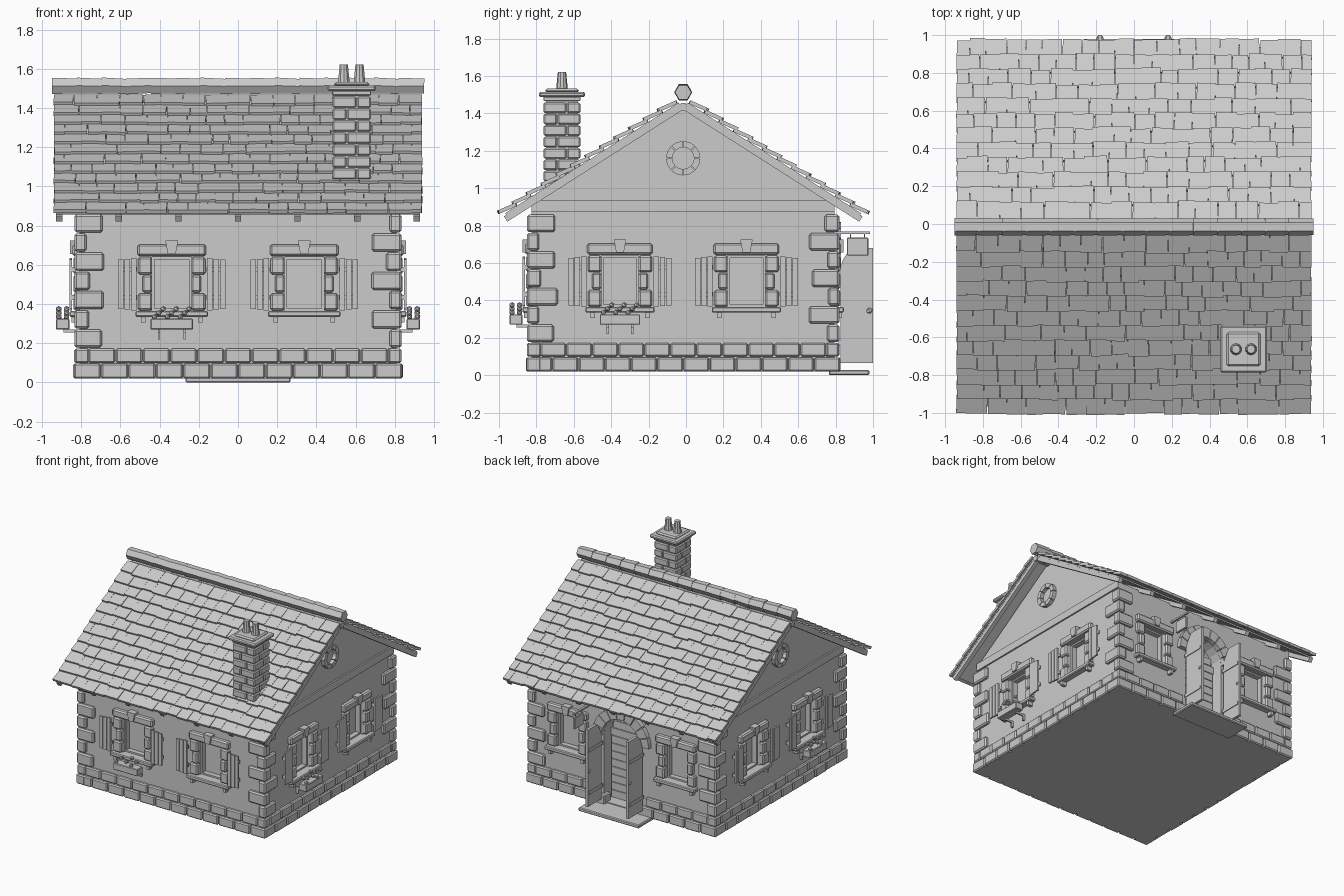
import bpy, bmesh, math, random
from mathutils import Matrix, Vector

if "Cube" in bpy.data.objects:
    bpy.data.objects.remove(bpy.data.objects["Cube"])

random.seed(4)
YC, HW, Z0 = -0.015, 0.81, 0.02       # house centre, wall half width, wall foot
ANG, APEX = math.radians(32.5), 1.42  # roof pitch, underside of the ridge
I4 = Matrix.Identity(4)
T, R = Matrix.Translation, Matrix.Rotation

stone = bpy.data.materials.new("plain grey")
stone.diffuse_color = (0.6, 0.6, 0.6, 1)
stone.use_nodes = True
stone.node_tree.nodes["Principled BSDF"].inputs["Base Color"].default_value = stone.diffuse_color


def finish(name, bm):
    bmesh.ops.recalc_face_normals(bm, faces=bm.faces)
    me = bpy.data.meshes.new(name)
    bm.to_mesh(me)
    bm.free()
    me.materials.append(stone)
    ob = bpy.data.objects.new(name, me)
    bpy.context.collection.objects.link(ob)
    return ob


def box(bm, x, y, z, M=I4, bevel=0.0):
    """Box between the (min, max) pairs x, y, z, placed by M."""
    S = Matrix.Diagonal((x[1] - x[0], y[1] - y[0], z[1] - z[0], 1))
    C = T((sum(x) / 2, sum(y) / 2, sum(z) / 2))
    vs = bmesh.ops.create_cube(bm, size=1, matrix=M @ C @ S)["verts"]
    if bevel:
        es = list({e for v in vs for e in v.link_edges})
        bmesh.ops.bevel(bm, geom=es, offset=bevel, segments=1, affect='EDGES')


def prism(bm, pts, a, b, M=I4):
    """Extrude an (x, z) outline along y from a to b."""
    A, B = ([bm.verts.new(M @ Vector((p[0], d, p[1]))) for p in pts] for d in (a, b))
    bm.faces.new(A)
    bm.faces.new(B[::-1])
    for i in range(len(pts)):
        j = (i + 1) % len(pts)
        bm.faces.new((A[i], B[i], B[j], A[j]))


def tube(bm, r1, r2, length, M, n=6):
    bmesh.ops.create_cone(bm, cap_ends=True, segments=n, radius1=r1, radius2=r2,
                          depth=length, matrix=M)


def ring(bm, cz, r0, r1, a0, a1, n, d0, d1, M):
    """Wedge stones around an arch or a circle."""
    st = (a1 - a0) / n
    for i in range(n):
        b, e = a0 + (i + 0.04) * st, a0 + (i + 0.96) * st
        m = (b + e) / 2
        pts = [(r * math.cos(t), cz + r * math.sin(t)) for r, t in
               ((r0, b), (r1, b), (r1, m), (r1, e), (r0, e), (r0, m))]
        prism(bm, pts, d0, d1, M)


def wall(deg):
    """Frame with x along the wall, -y outward from its face, z up."""
    return T((0, YC, 0)) @ R(math.radians(deg), 4, 'Z') @ T((0, -HW, 0))


FRONT, RIGHT, BACK, LEFT = wall(0), wall(90), wall(180), wall(-90)
U = 0.338
# frame, position along wall, shutters, flower box
windows = [(FRONT, -U, 1, 1), (FRONT, U, 1, 0), (RIGHT, -U, 1, 1), (RIGHT, U, 1, 0),
           (LEFT, -U, 1, 0), (LEFT, U, 1, 1), (BACK, -0.48, 0, 0), (BACK, 0.48, 0, 0)]

# wall body with gables, openings cut out
bm = bmesh.new()
prism(bm, [(-HW, Z0), (HW, Z0), (HW, 0.92), (0, 1.44), (-HW, 0.92)], -HW, HW,
      T((0, YC, 0)) @ R(math.pi / 2, 4, 'Z'))
walls = finish("walls", bm)
bm = bmesh.new()
for M, u, *_ in windows:
    box(bm, (u - 0.1, u + 0.1), (-0.1, 0.06), (0.365, 0.64), M)
arch = [(0.17 * math.cos(t * math.pi / 10), 0.57 + 0.17 * math.sin(t * math.pi / 10))
        for t in range(11)]
prism(bm, [(-0.17, 0.035), (0.17, 0.035)] + arch, -0.1, 0.1, BACK)
cutter = finish("opening_cutter", bm)
cutter.hide_render = True
cutter.hide_viewport = True
mod = walls.modifiers.new("openings", 'BOOLEAN')
mod.operation, mod.object, mod.solver = 'DIFFERENCE', cutter, 'EXACT'

# plinth bricks
bm = bmesh.new()
for M in (FRONT, RIGHT, BACK, LEFT):
    for row, (z0, z1, out) in enumerate(((Z0, 0.096, 0.03), (0.1, 0.172, 0.024))):
        w = 2 * (HW + out) / 12
        for i in range(12 + row):
            a = max(-HW - out, -HW - out + (i - row / 2) * w)
            b = min(HW + out, -HW - out + (i + 1 - row / 2) * w)
            if M is BACK:                       # leave the doorway free
                if a < 0 < b or (a + b) / 2 < 0.17 and (a + b) / 2 > -0.17:
                    continue
            o = out + random.uniform(-0.004, 0.002)
            box(bm, (a + 0.002, b - 0.002), (-o, 0.05), (z0, z1), M, 0.008)
finish("plinth_bricks", bm)

# corner stones, alternating long and short
bm = bmesh.new()
for k, M in enumerate((FRONT, RIGHT, BACK, LEFT)):
    for i in range(7):
        z = 0.178 + i * 0.098
        long, short = random.uniform(0.14, 0.165), random.uniform(0.06, 0.08)
        a, b = (long, short) if i % 2 == 0 else (short, long)
        box(bm, (-HW - 0.025, -HW - 0.025 + a), (-0.025, b - 0.025), (z, z + 0.092), M, 0.01)
finish("corner_stones", bm)

# window surrounds, sashes, shutters and flower boxes
sur, sash, shut, pots, flow = (bmesh.new() for _ in range(5))
for M, u, has_shutter, has_box in windows:
    W = M @ T((u, 0, 0))
    box(sur, (-0.175, 0.175), (-0.035, 0.03), (0.645, 0.705), W, 0.01)
    prism(sur, [(-0.02, 0.655), (0.02, 0.655), (0.033, 0.725), (-0.033, 0.725)],
          -0.048, 0, W)
    box(sur, (-0.185, 0.185), (-0.05, 0.03), (0.335, 0.365), W, 0.006)
    for s in (-1, 1):
        for i, w in enumerate((0.172, 0.15, 0.172)):
            z = 0.367 + i * 0.092
            box(sur, sorted((s * 0.1, s * w)), (-0.03, 0.03), (z, z + 0.088), W, 0.009)
        box(sur, (s * 0.145 - 0.012, s * 0.145 + 0.012), (-0.04, 0), (0.305, 0.335), W)
        box(sash, sorted((s * 0.1, s * 0.088)), (0.02, 0.06), (0.365, 0.64), W)
        if has_shutter:
            for i in range(3):
                a = 0.18 + i * 0.033
                box(shut, sorted((s * a, s * (a + 0.029))), (-0.05, -0.036),
                    (0.368 + 0.003 * i, 0.634 - 0.003 * i), W)
            for z in (0.42, 0.565):
                box(shut, sorted((s * 0.178, s * 0.272)), (-0.036, -0.02), (z, z + 0.025), W)
        if has_box:
            box(pots, (s * 0.065 - 0.006, s * 0.065 + 0.006), (-0.08, 0), (0.255, 0.27), W)
            box(pots, (s * 0.065 - 0.006, s * 0.065 + 0.006), (-0.02, 0), (0.22, 0.27), W)
    for z in (0.365, 0.628):
        box(sash, (-0.09, 0.09), (0.02, 0.06), (z, z + 0.012), W)
    if has_box:
        box(pots, (-0.108, 0.108), (-0.118, -0.05), (0.27, 0.325), W, 0.004)
        for i in range(9):
            x, y, z = -0.088 + i * 0.022, -0.085 + 0.02 * (i % 2 * 2 - 1), 0.335 + 0.02 * (i % 3)
            bmesh.ops.create_icosphere(flow, subdivisions=1, radius=0.016,
                                       matrix=W @ T((x, y, z)))
for n, b in (("window_surrounds", sur), ("window_sashes", sash), ("shutters", shut),
             ("flower_boxes", pots), ("flowers", flow)):
    finish(n, b)

# gable bands and round stone vents
bm = bmesh.new()
for M in (RIGHT, LEFT):
    box(bm, (-HW, HW), (-0.012, 0.02), (0.875, 0.935), M)
    ring(bm, 1.16, 0.058, 0.092, 0, 2 * math.pi, 8, -0.03, 0.01, M)
finish("gable_bands_and_vents", bm)

# doorway: arch stones, plank panel, open leaves, step
bm = bmesh.new()
ring(bm, 0.57, 0.17, 0.25, 0, math.pi, 9, -0.035, 0.02, BACK)
finish("door_arch", bm)
bm = bmesh.new()
for i in range(11):
    z = 0.04 + i * 0.062
    h = 0.16 if z < 0.5 else math.sqrt(max(0.168 ** 2 - max(0, z + 0.057 - 0.57) ** 2, 0.002))
    box(bm, (-h, h), (0.085, 0.1), (z, z + 0.057), BACK)
finish("doorway_planks", bm)
bm = bmesh.new()
for s in (-1, 1):
    L = BACK @ T((s * 0.18, 0, 0)) @ R(math.pi / 2, 4, 'Z')
    prism(bm, [(-0.205, 0.065), (-0.03, 0.065), (-0.03, 0.575), (-0.045, 0.62),
               (-0.085, 0.68), (-0.205, 0.68)], -0.011, 0.011, L)
    for z in (0.16, 0.5):
        box(bm, (-0.195, -0.02), (-0.017, 0.017), (z, z + 0.025), L)
    bmesh.ops.create_icosphere(bm, subdivisions=1, radius=0.022, matrix=L @ T((-0.185, 0, 0.345)))
finish("door_leaves", bm)
bm = bmesh.new()
box(bm, (-0.268, 0.268), (-0.185, 0.03), (0, 0.028), BACK, 0.006)
finish("doorstep", bm)

# hanging sign
bm = bmesh.new()
S = BACK @ T((-0.31, 0, 0))
box(bm, (-0.008, 0.008), (-0.19, 0), (0.755, 0.768), S)
box(bm, (-0.01, 0.01), (-0.18, -0.065), (0.64, 0.735), S, 0.004)
for d in (-0.16, -0.085):
    box(bm, (-0.003, 0.003), (d - 0.003, d + 0.003), (0.73, 0.76), S)
finish("hanging_sign", bm)

# roof: sheathing, rafters and tile courses (x along ridge, y down slope, z outward)
deck, raft, tiles = (bmesh.new() for _ in range(3))
for a in (0, math.pi):
    F = T((0, YC, APEX)) @ R(a, 4, 'Z') @ R(-ANG, 4, 'X')
    box(deck, (-0.93, 0.93), (0, 1.1), (0.032, 0.044), F)
    for i in range(7):
        x = (i - 3) * 0.304
        box(raft, (x - 0.016, x + 0.016), (0, 1.115), (0, 0.034), F)
    for row in range(12):
        v = 0.01 + row * 0.0925
        x = -0.94
        first = True
        while x < 0.935:
            w = random.uniform(0.085, 0.125) * (0.6 if first and row % 2 else 1)
            if 0.94 - x - w < 0.05:
                w = 0.94 - x
            j = random.uniform(-0.008, 0.006)
            Q = F @ T((x, v, 0.046)) @ R(0.15, 4, 'X') @ R(random.uniform(-.03, .03), 4, 'Z')
            box(tiles, (0.001, w - 0.001), (0, 0.104 + j), (-0.003, 0.017), Q)
            x += w
            first = False
finish("roof_deck", deck)
finish("rafters", raft)
finish("roof_tiles", tiles)

# ridge caps and ridge beam
bm = bmesh.new()
for i in range(15):
    tilt = R(math.pi / 2 + random.uniform(-0.04, 0.04), 4, 'Y')
    tube(bm, 0.047, 0.044, 0.132, T((-0.884 + i * 0.1263, YC, 1.513)) @ tilt)
finish("ridge_caps", bm)
bm = bmesh.new()
tube(bm, 0.024, 0.024, 1.87, T((0, YC, 1.435)) @ R(math.pi / 2, 4, 'Y'))
finish("ridge_beam", bm)

# chimney: brick courses, cap and two pots
bm = bmesh.new()
C = T((0.58, -0.663, 0))
box(bm, (-0.085, 0.085), (-0.085, 0.085), (0.95, 1.5), C)
for i in range(8):
    z, o = 0.975 + i * 0.061, 0.025 * (i % 2 * 2 - 1)
    for a in range(4):
        Q = C @ R(a * math.pi / 2, 4, 'Z')
        box(bm, (-0.098, o - 0.002), (-0.098, -0.06), (z, z + 0.056), Q, 0.007)
        box(bm, (o + 0.002, 0.09), (-0.098, -0.06), (z, z + 0.056), Q, 0.007)
finish("chimney_bricks", bm)
bm = bmesh.new()
box(bm, (-0.1, 0.1), (-0.1, 0.1), (1.465, 1.49), C, 0.005)
box(bm, (-0.123, 0.123), (-0.123, 0.123), (1.487, 1.515), C, 0.008)
box(bm, (-0.09, 0.09), (-0.09, 0.09), (1.51, 1.532), C, 0.01)
for s in (-1, 1):
    tube(bm, 0.032, 0.022, 0.1, C @ T((s * 0.04, 0, 1.572)), 10)
finish("chimney_cap_and_pots", bm)
